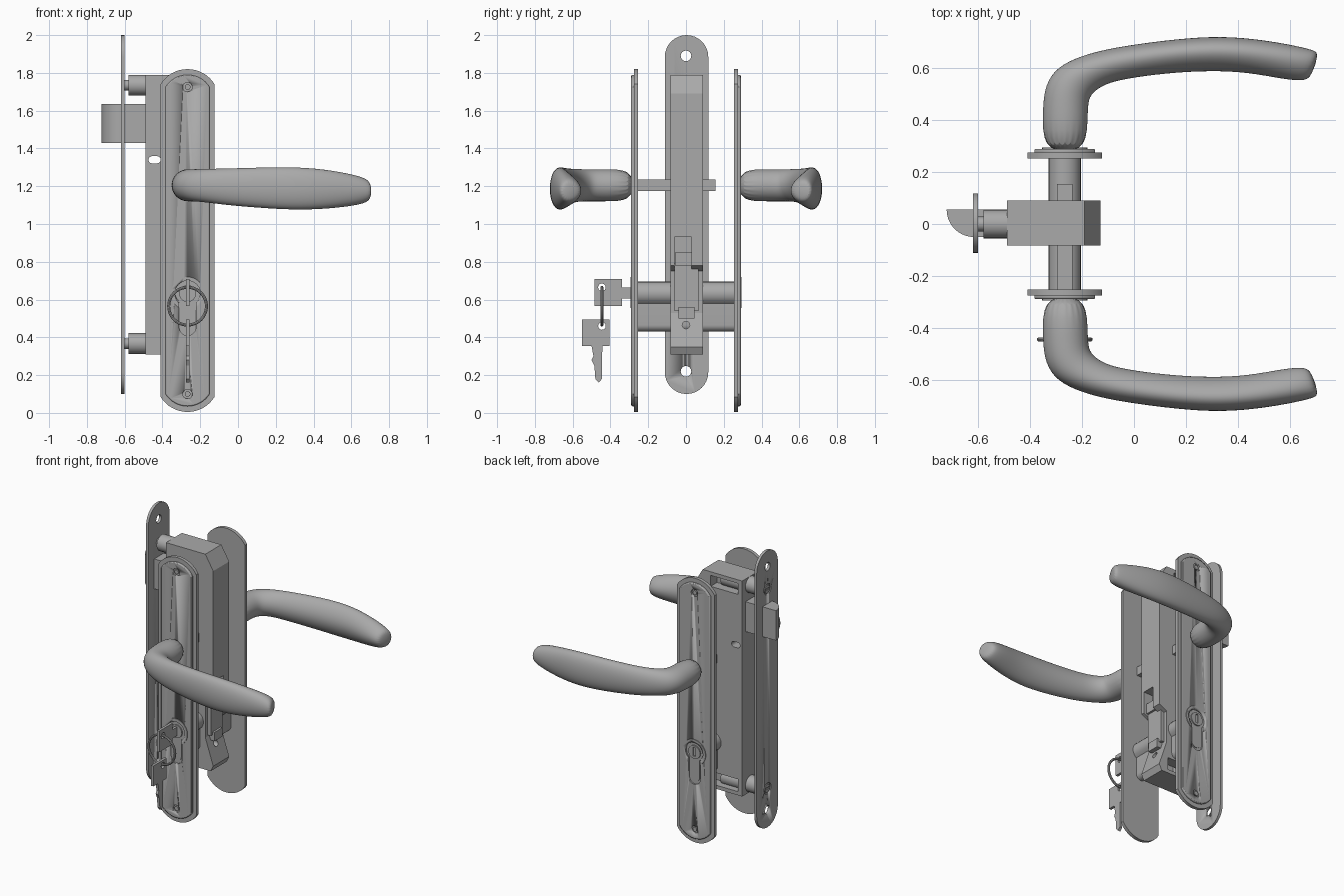
import bpy, bmesh, math
from mathutils import Vector

old = bpy.data.objects.get("Cube")
if old:
    bpy.data.objects.remove(old, do_unlink=True)

metal = bpy.data.materials.new("satin grey metal")
metal.use_nodes = True
GREY = (0.4, 0.4, 0.4, 1)
metal.diffuse_color = GREY
metal.node_tree.nodes["Principled BSDF"].inputs["Base Color"].default_value = GREY

CX = -0.267     # shared centre line of plates, spindle and cylinder


def finish(name, bm, smooth=None):
    bmesh.ops.recalc_face_normals(bm, faces=bm.faces)
    mesh = bpy.data.meshes.new(name)
    bm.to_mesh(mesh)
    bm.free()
    mesh.materials.append(metal)
    ob = bpy.data.objects.new(name, mesh)
    bpy.context.collection.objects.link(ob)
    if smooth:
        activate(ob)
        bpy.ops.object.shade_smooth_by_angle(angle=math.radians(smooth))
    return ob


def activate(ob):
    bpy.ops.object.select_all(action='DESELECT')
    ob.select_set(True)
    bpy.context.view_layer.objects.active = ob


def prism(name, pts, axis, a, b, smooth=30):
    """Extrude a 2D outline along an axis from a to b."""
    place = {'x': lambda p, t: (t, p[0], p[1]),
             'y': lambda p, t: (p[0], t, p[1]),
             'z': lambda p, t: (p[0], p[1], t)}[axis]
    bm = bmesh.new()
    face = bm.faces.new([bm.verts.new(place(p, a)) for p in pts])
    ext = bmesh.ops.extrude_face_region(bm, geom=[face])['geom']
    shift = Vector(place((0, 0), b - a))
    bmesh.ops.translate(bm, vec=shift, verts=[g for g in ext if isinstance(g, bmesh.types.BMVert)])
    return finish(name, bm, smooth)


def arc(u, v, r, start, end, n=16):
    return [(u + r * math.cos(math.radians(start + (end - start) * i / n)),
             v + r * math.sin(math.radians(start + (end - start) * i / n))) for i in range(n + 1)]


def rod(name, axis, u, v, r, a, b):
    return prism(name, arc(u, v, r, 0, 345, 23), axis, a, b)


def box(name, x0, x1, y0, y1, z0, z1):
    return prism(name, [(x0, y0), (x1, y0), (x1, y1), (x0, y1)], 'z', z0, z1, None)


def cut(ob, *cutters):
    for c in cutters:
        activate(ob)
        m = ob.modifiers.new("cut", 'BOOLEAN')
        m.operation, m.solver, m.object = 'DIFFERENCE', 'EXACT', c
        bpy.ops.object.modifier_apply(modifier=m.name)
        bpy.data.objects.remove(c, do_unlink=True)


def bevel(ob, width):
    activate(ob)
    m = ob.modifiers.new("bevel", 'BEVEL')
    m.width, m.segments, m.limit_method = width, 2, 'ANGLE'
    m.angle_limit = math.radians(50)
    bpy.ops.object.modifier_apply(modifier=m.name)


def plate_outline(half, z0, z1, sag):
    """Long plate with shallow arched ends."""
    r = (half * half + sag * sag) / (2 * sag)
    t = math.degrees(math.asin(half / r))
    return arc(CX, z1 - r, r, 90 - t, 90 + t) + arc(CX, z0 + r, r, 270 - t, 270 + t)


def euro_outline(r, w, top, bottom):
    """Round head with a narrower rounded stem below."""
    t = math.degrees(math.acos(w / r))
    return arc(CX, top - r, r, -t, 180 + t) + arc(CX, bottom + w, w, 180, 360)


# Grip sections: outer point, inner point, half height, centre height, egg shape
SECTIONS = [
    (-.352, .27, -.18, .27, .086, 1.205, 0), (-.352, .45, -.18, .45, .086, 1.205, 0),
    (-.342, .535, -.172, .49, .086, 1.205, 0), (-.298, .605, -.15, .515, .086, 1.205, .05),
    (-.2, .65, -.11, .54, .09, 1.203, .1), (-.08, .68, -.04, .56, .097, 1.197, .15),
    (.12, .708, .13, .583, .107, 1.192, .2), (.3, .724, .3, .592, .113, 1.188, .2),
    (.45, .716, .44, .585, .106, 1.185, .2), (.6, .692, .57, .56, .087, 1.18, .2),
    (.685, .672, .65, .551, .068, 1.177, .15), (.715, .66, .683, .565, .045, 1.175, .1)]


def lever(name, s):
    bm = bmesh.new()
    n, rings = 20, []
    for ox, oy, ix, iy, h, zc, egg in SECTIONS:
        ring = []
        for i in range(n):
            a = 2 * math.pi * i / n
            k = 0.5 + 0.51 * math.cos(a)
            ring.append(bm.verts.new((ix + (ox - ix) * k, s * (iy + (oy - iy) * k),
                                      zc + h * math.sin(a) * (1 + egg * math.cos(a)))))
        rings.append(ring)
    for p, q in zip(rings, rings[1:]):
        for i in range(n):
            bm.faces.new((p[i], p[(i + 1) % n], q[(i + 1) % n], q[i]))
    bm.faces.new(rings[0])
    bm.faces.new(rings[-1])
    ob = finish(name, bm, 80)
    ob.modifiers.new("round", 'SUBSURF').levels = 2
    ob.modifiers["round"].render_levels = 2


# Long cover plates, levers and trim on both sides
for side, s in (("front", -1), ("back", 1)):
    base = prism(side + "_plate", plate_outline(.143, .005, 1.82, .08), 'y', s * .253, s * .276)
    raised = prism(side + "_raised_plate", plate_outline(.117, .035, 1.79, .065), 'y', s * .27, s * .29)
    bevel(raised, .006)
    stem = euro_outline(.068, .045, .71, .41)
    cut(raised, prism("cutter", stem, 'y', s * .28, s * .31))
    for z in (.1, 1.725):
        cut(raised, rod("cutter", 'y', CX, z, .025, s * .278, s * .31))
        rod(side + "_plate_screw", 'y', CX, z, .015, s * .265, s * .287)
    collar = rod(side + "_cylinder_collar", 'y', CX, .632, .088, s * .28, s * .295)
    cut(collar, rod("cutter", 'y', CX, .632, .068, s * .25, s * .32),
        box("cutter", CX - .045, CX + .045, -.4, .4, .5, .6))
    lever(side + "_lever", s)

# Square spindle and profile cylinder with keyways
box("spindle", CX - .03, CX + .03, -.27, .155, 1.175, 1.235)
cylinder = prism("lock_cylinder", euro_outline(.063, .036, .695, .43), 'y', -.285, .285)
for s in (-1, 1):
    core = rod("cylinder_core", 'y', CX, .632, .045, s * .27, s * .293)
    cut(core, box("cutter", CX - .009, CX + .009, min(s * .28, s * .31), max(s * .28, s * .31), .605, .665))

# Forend with rounded ends
forend = prism("forend", arc(.003, 1.885, .115, 0, 180) + arc(.003, .215, .115, 180, 360),
               'x', -.62, -.602)
for z in (.22, 1.89):
    cut(forend, rod("cutter", 'x', 0, z, .028, -.7, -.5))

# Fixing posts, necks and screws
for z in (.367, 1.735):
    cut(forend, rod("cutter", 'x', 0, z, .038, -.65, -.611))
    screw = rod("forend_screw", 'x', 0, z, .028, -.619, -.57)
    cut(screw, box("cutter", -.63, -.614, -.022, .022, z - .005, z + .005))
    rod("fixing_post", 'x', 0, z, .055, -.58, -.3)

# Latch bolt with a curved strike face
prism("latch_bolt", [(-.45, -.05), (-.45, .055), (-.722, .055)] + arc(-.617, .055, .105, 185, 270, 12),
      'z', 1.43, 1.635)

# Lock case with chamfered back, cylinder recess and slanted foot
case = prism("lock_case", [(-.49, .31), (-.15, .31), (-.13, .35), (-.19, .53), (-.19, .75), (-.13, .78),
                           (-.13, 1.69), (-.19, 1.79), (-.49, 1.79)], 'y', -.083, .09, None)
cut(case,
    prism("cutter", arc(-.455, 1.34, .019, 90, 270, 8) + arc(-.428, 1.34, .019, -90, 90, 8), 'y', -.3, .3),
    box("cutter", -.2, -.1, -.06, .03, .7, .93),
    box("cutter", -.46, -.2, .02, .2, .335, .42),
    box("cutter", -.46, -.25, .02, .2, 1.69, 1.765),
    rod("cutter", 'x', 0, .465, .02, -.25, 0))

# Cam and lever at the back of the case
box("cam_lever", -.25, -.15, -.058, .028, .78, .85)
box("cam_arm", -.22, -.165, -.06, .065, .54, .79)
box("cam_block", -.22, -.15, -.04, .045, .5, .56)


def key(name, outline, hole_z):
    ob = prism(name, outline, 'x', CX - .009, CX + .009, None)
    cut(ob, rod("cutter", 'x', -.445, hole_z, .02, -.4, -.1))


# Inserted key, hanging key and the ring joining them
key("inserted_key", [(-.485, .565), (-.34, .565), (-.34, .605), (-.27, .605), (-.27, .665), (-.34, .665),
                     (-.34, .71), (-.485, .71)], .665)
key("hanging_key", [(-.55, .355), (-.5, .355), (-.49, .3), (-.5, .28), (-.485, .25), (-.48, .18), (-.462, .16),
                    (-.445, .18), (-.443, .355), (-.405, .355), (-.405, .495), (-.55, .495)], .46)
bpy.ops.mesh.primitive_torus_add(location=(CX, -.445, .565), rotation=(math.pi / 2, 0, 0), major_radius=.1,
                                 minor_radius=.008, major_segments=40, minor_segments=8)
ring = bpy.context.object
ring.name = "key_ring"
ring.data.materials.append(metal)
bpy.ops.object.shade_smooth_by_angle()
